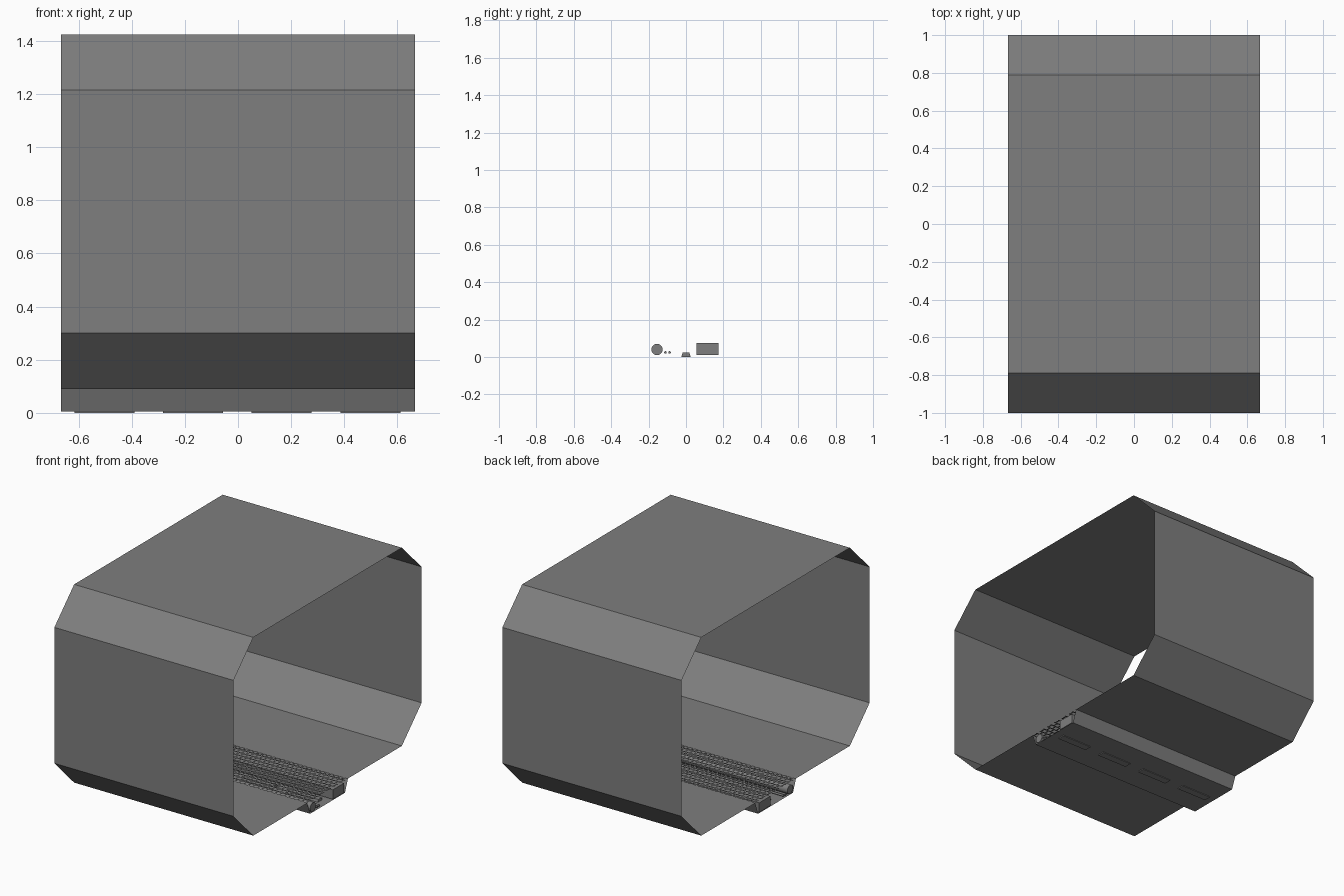
import bpy, math

if "Cube" in bpy.data.objects:
    bpy.data.objects.remove(bpy.data.objects["Cube"])

HX = 0.667                      # half length of the tunnel section
FLOOR = 0.09                    # walkway height
TRENCH_TOP, TRENCH_BOTTOM = 0.217, 0.185

grey = bpy.data.materials.new("mid_grey")
grey.diffuse_color = (0.21, 0.21, 0.21, 1)
grey.use_nodes = True
grey.node_tree.nodes["Principled BSDF"].inputs["Base Color"].default_value = grey.diffuse_color


def make(name, verts, faces):
    me = bpy.data.meshes.new(name)
    me.from_pydata(verts, [], faces)
    me.materials.append(grey)
    me.update()
    ob = bpy.data.objects.new(name, me)
    bpy.context.collection.objects.link(ob)
    return ob


def extrude(name, profile, x0, x1, caps=True):
    """Sweep a closed (y, z) profile along x."""
    n = len(profile)
    verts = [(x, y, z) for x in (x0, x1) for y, z in profile]
    faces = [(i, (i + 1) % n, n + (i + 1) % n, n + i) for i in range(n)]
    if caps:
        faces += [tuple(reversed(range(n))), tuple(range(n, 2 * n))]
    return make(name, verts, faces)


def circle(y, z, r, n):
    return [(y + r * math.cos(2 * math.pi * i / n),
             z + r * math.sin(2 * math.pi * i / n)) for i in range(n)]


def smooth(ob):
    bpy.ops.object.select_all(action='DESELECT')
    bpy.context.view_layer.objects.active = ob
    ob.select_set(True)
    bpy.ops.object.shade_smooth_by_angle(angle=math.radians(40))


# Open-ended shell with the service trench folded into the floor
half = [(TRENCH_BOTTOM, 0.006), (TRENCH_TOP, FLOOR), (0.79, FLOOR), (1.0, 0.30),
        (1.0, 1.215), (0.79, 1.424)]
extrude("corridor_shell", half + [(-y, z) for y, z in reversed(half)], -HX, HX, caps=False)

# Flat grating over the trench: long bars joined by staggered short bars
verts, faces = [], []


def plate(x0, x1, y0, y1):
    b = len(verts)
    verts.extend([(x0, y0, FLOOR), (x1, y0, FLOOR), (x1, y1, FLOOR), (x0, y1, FLOOR)])
    faces.append((b, b + 1, b + 2, b + 3))


ROWS, COLS, BAR = 12, 40, 0.005
pitch_y, pitch_x = 2 * TRENCH_TOP / ROWS, 2 * HX / COLS
for r in range(ROWS + 1):
    y = -TRENCH_TOP + r * pitch_y
    plate(-HX, HX, max(y - BAR, -TRENCH_TOP), min(y + BAR, TRENCH_TOP))
    if r < ROWS:
        for c in range(COLS):
            x = -HX + (c + (0.25 if r % 2 else 0.75)) * pitch_x
            plate(x - BAR, x + BAR, y + BAR, y + pitch_y - BAR)
make("floor_grating", verts, faces)

# Services lying in the trench
smooth(extrude("large_pipe", circle(-0.155, 0.04, 0.03, 24), -HX, HX))
for i, y in enumerate((-0.11, -0.088)):
    smooth(extrude(f"cable_{i + 1}", circle(y, 0.024, 0.007, 10), -HX, HX))
extrude("cable_duct", [(0.056, 0.011), (0.174, 0.011), (0.174, 0.075), (0.056, 0.075)], -HX, HX)

# Row of light fittings down the middle
for i in range(4):
    cx = -0.503 + i * 0.3337
    extrude(f"trench_light_{i + 1}", [(-0.025, 0.0), (0.025, 0.0), (0.018, 0.023), (-0.018, 0.023)],
            cx - 0.113, cx + 0.113)
